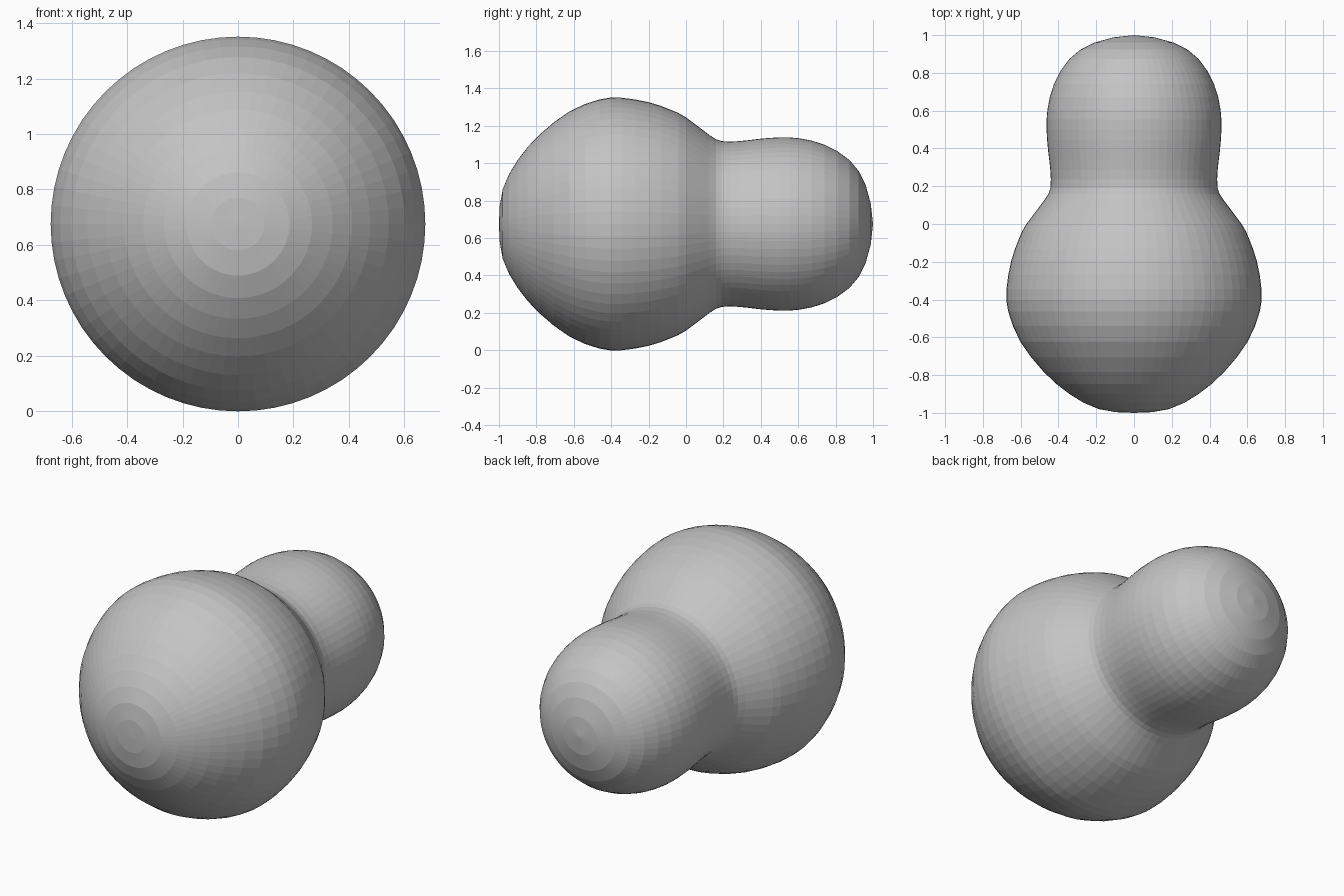
import bpy, bmesh, math
from mathutils import Vector

if "Cube" in bpy.data.objects:
    bpy.data.objects.remove(bpy.data.objects["Cube"])

SEGMENTS = 64
AXIS_Z = 0.675

# Body outline: (position along y, radius)
OUTLINE = [(-1.0, 0.0), (-0.98, 0.186), (-0.90, 0.342), (-0.783, 0.478),
           (-0.623, 0.602), (-0.463, 0.666), (-0.345, 0.675), (-0.195, 0.65),
           (-0.08, 0.61), (0.0, 0.57), (0.126, 0.475), (0.19, 0.443),
           (0.286, 0.443), (0.39, 0.455), (0.5, 0.463), (0.607, 0.458),
           (0.74, 0.424), (0.874, 0.342), (0.96, 0.21), (1.0, 0.0)]


def smooth(points):
    """Insert one spline midpoint in every span, mirrored across the poles."""
    p = [Vector(q) for q in points]
    p = [Vector((p[1].x, -p[1].y))] + p + [Vector((p[-2].x, -p[-2].y))]
    out = []
    for i in range(1, len(p) - 2):
        out += [p[i], (9 * (p[i] + p[i + 1]) - p[i - 1] - p[i + 2]) / 16]
    return out + [p[-2]]


# Body: one lathed shell around the y axis
bm = bmesh.new()
verts = [bm.verts.new((0, y, AXIS_Z + r)) for y, r in smooth(OUTLINE)]
edges = [bm.edges.new(pair) for pair in zip(verts, verts[1:])]
bmesh.ops.spin(bm, geom=verts + edges, cent=(0, 0, AXIS_Z), axis=(0, 1, 0),
               angle=math.tau, steps=SEGMENTS, use_duplicate=False)
bmesh.ops.remove_doubles(bm, verts=bm.verts, dist=0.0005)
bmesh.ops.recalc_face_normals(bm, faces=bm.faces)
mesh = bpy.data.meshes.new("body")
bm.to_mesh(mesh)
bm.free()

# Plain grey finish
grey = bpy.data.materials.new("grey")
grey.diffuse_color = (0.55, 0.55, 0.55, 1)
grey.use_nodes = True
grey.node_tree.nodes["Principled BSDF"].inputs["Base Color"].default_value = grey.diffuse_color
mesh.materials.append(grey)
bpy.context.collection.objects.link(bpy.data.objects.new("body", mesh))
